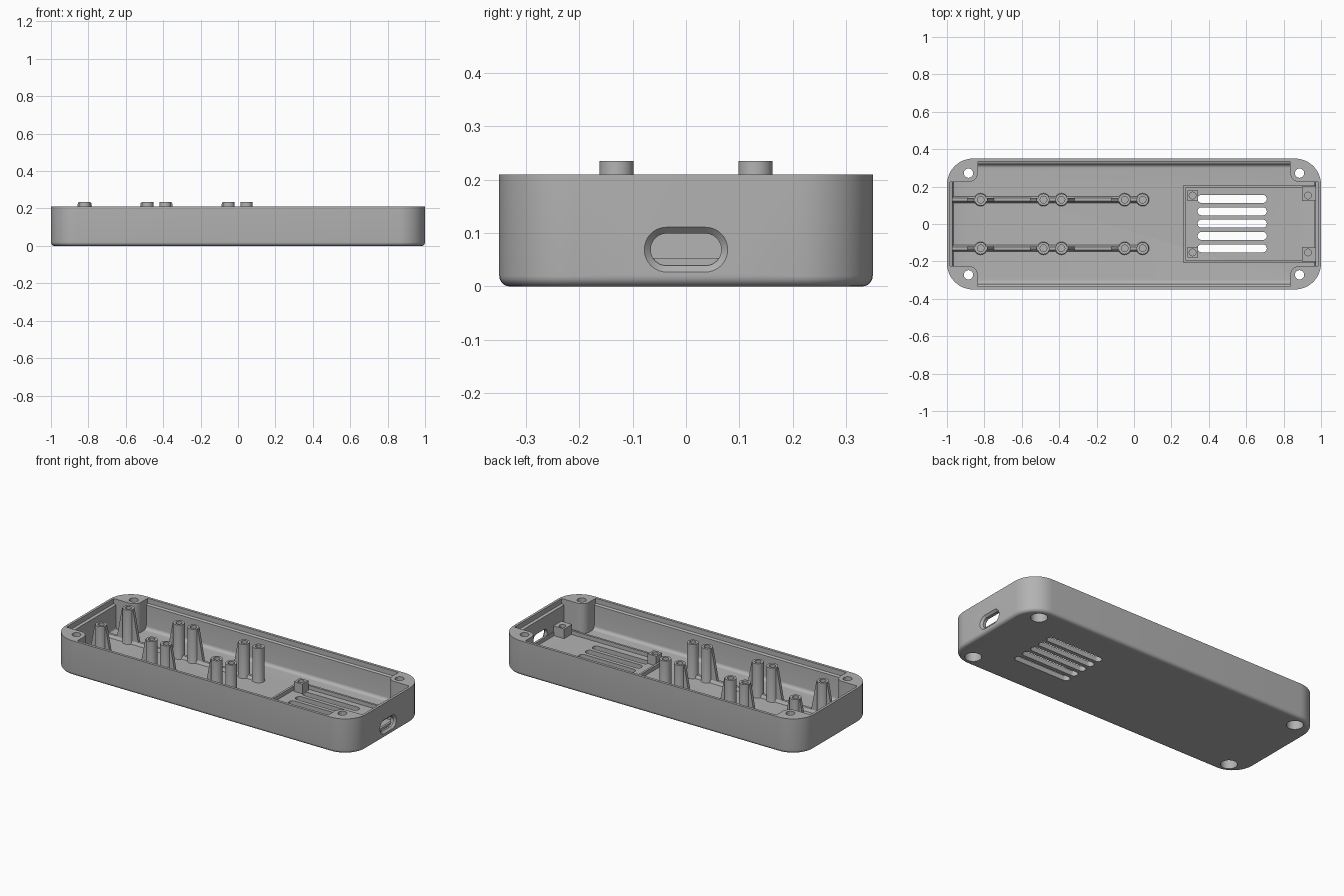
import bpy, bmesh
from math import sin, cos, pi, radians

if "Cube" in bpy.data.objects:
    bpy.data.objects.remove(bpy.data.objects["Cube"])

grey = bpy.data.materials.new("plain grey")
grey.diffuse_color = (0.45, 0.45, 0.45, 1)
grey.use_nodes = True
grey.node_tree.nodes["Principled BSDF"].inputs["Base Color"].default_value = grey.diffuse_color
FLOOR, TOP = 0.03, 0.21


def loft(name, rings):
    """Skin a stack of equal-length closed rings and cap both ends."""
    bm = bmesh.new()
    vs = [[bm.verts.new(p) for p in r] for r in rings]
    n = len(vs[0])
    for a, b in zip(vs, vs[1:]):
        for i in range(n):
            j = (i + 1) % n
            bm.faces.new((a[i], a[j], b[j], b[i]))
    bm.faces.new(vs[0][::-1])
    bm.faces.new(vs[-1])
    bmesh.ops.recalc_face_normals(bm, faces=bm.faces)
    me = bpy.data.meshes.new(name)
    bm.to_mesh(me)
    bm.free()
    me.materials.append(grey)
    ob = bpy.data.objects.new(name, me)
    bpy.context.collection.objects.link(ob)
    return ob


def smooth(ob):
    bpy.ops.object.select_all(action='DESELECT')
    ob.select_set(True)
    bpy.context.view_layer.objects.active = ob
    bpy.ops.object.shade_smooth_by_angle(angle=radians(35))


def cut(ob, cutter):
    m = ob.modifiers.new("cut", 'BOOLEAN')
    m.operation, m.solver, m.object = 'DIFFERENCE', 'EXACT', cutter
    bpy.context.view_layer.objects.active = ob
    bpy.ops.object.modifier_apply(modifier=m.name)
    bpy.data.objects.remove(cutter)


def rounded(hx, hy, r, seg=12):
    pts = []
    for k, (sx, sy) in enumerate(((1, 1), (-1, 1), (-1, -1), (1, -1))):
        for i in range(seg + 1):
            a = (k + i / seg) * pi / 2
            pts.append((sx * (hx - r) + r * cos(a), sy * (hy - r) + r * sin(a)))
    return pts


def notched(hx, hy, bx=0.835, by=0.225, r=0.05, seg=8):
    """Cavity outline: rectangle with the four screw bosses left standing."""
    quad = [(hx, by)]
    for i in range(seg + 1):
        a = i / seg * pi / 2
        quad.append((bx + r - r * sin(a), by + r - r * cos(a)))
    quad.append((bx, hy))
    out = []
    for sx, sy in ((1, 1), (-1, 1), (-1, -1), (1, -1)):
        q = [(sx * x, sy * y) for x, y in quad]
        out += q if sx * sy > 0 else q[::-1]
    return out


def at_z(pts, z, cx=0, cy=0):
    return [(x + cx, y + cy, z) for x, y in pts]


def circle(r, n=32):
    return [(r * cos(2 * pi * i / n), r * sin(2 * pi * i / n)) for i in range(n)]


def box(name, x0, x1, y0, y1, z0, z1):
    sq = [(x0, y0), (x1, y0), (x1, y1), (x0, y1)]
    return loft(name, [at_z(sq, z0), at_z(sq, z1)])


# Outer shell with rounded bottom edge
f = 0.02
rings = []
for i in range(7):
    a = i / 6 * pi / 2
    d = f * (1 - sin(a))
    rings.append(at_z(rounded(1 - d, 0.35 - d, 0.14 - d), f * (1 - cos(a))))
rings.append(at_z(rounded(1, 0.35, 0.14), TOP))
tray = loft("case_tray", rings)

# Cavity with floor fillet and stepped lip
rings = []
for i in range(7):
    a = i / 6 * pi / 2
    d = f * (1 - sin(a))
    rings.append(at_z(notched(0.97 - d * 0.3, 0.32 - d), FLOOR + f * (1 - cos(a))))
rings += [at_z(notched(0.97, 0.32), 0.175), at_z(notched(0.985, 0.334), 0.18),
          at_z(notched(0.985, 0.334), 0.3)]
cut(tray, loft("cavity_cutter", rings))

# Corner screw holes with wide counterbores underneath
for sx in (-1, 1):
    for sy in (-1, 1):
        c = (sx * 0.885, sy * 0.272)
        cut(tray, loft("screw_cutter", [at_z(circle(r), z, *c) for r, z in
            ((0.045, -0.1), (0.045, 0.1), (0.025, 0.1), (0.025, 0.3))]))

# Vent slots through the floor
for k in range(-2, 3):
    s = rounded(0.185, 0.0215, 0.0214, 8)
    cut(tray, loft("vent_cutter", [at_z(s, z, 0.525, k * 0.066 + 0.002) for z in (-0.1, 0.1)]))

# Flared cable port in the right wall
port = []
for hy, hz, x in ((0.088, 0.052, 1.01), (0.066, 0.03, 0.988), (0.066, 0.03, 0.9)):
    port.append([(x, y, z + 0.069) for y, z in rounded(hy, hz, hz - 0.0005, 10)])
cut(tray, loft("port_cutter", port))
smooth(tray)

# Rim around the vented board bay
for name, b in (("bay_rim_left", (0.262, 0.275, -0.205, 0.205)),
                ("bay_rim_right", (0.965, 0.978, -0.205, 0.205)),
                ("bay_rim_front", (0.262, 0.978, -0.205, -0.192)),
                ("bay_rim_back", (0.262, 0.978, 0.192, 0.205))):
    box(name, *b, FLOOR - 0.005, 0.053)

# Square board supports with pilot holes
for sy in (-1, 1):
    for x0, x1, cx, y1 in ((0.285, 0.342, 0.313, 0.18), (0.898, 0.975, 0.93, 0.2)):
        ys = sorted((sy * 0.124, sy * y1))
        ob = box("board_support", x0, x1, *ys, FLOOR - 0.005, 0.088)
        cut(ob, loft("pilot_cutter", [at_z(circle(0.018, 24), z, cx, sy * 0.152)
                                      for z in (0.045, 0.2)]))
        smooth(ob)

# Tall hollow posts; gusset sides listed per post
posts = ((-0.82, (-1, 1)), (-0.484, (-1,)), (-0.388, (1,)), (-0.05, (-1,)), (0.046, ()))
for y in (-0.13, 0.13):
    for x, sides in posts:
        smooth(loft("post", [at_z(circle(r), z, x, y) for r, z in
            ((0.036, 0.025), (0.032, 0.04), (0.032, 0.235), (0.018, 0.235), (0.018, 0.08))]))
        for s in sides:
            prof = ((0.02, 0.025), (0.075, 0.025), (0.036, 0.228), (0.02, 0.228))
            loft("post_gusset", [[(x + s * d, y + w, z) for d, z in prof]
                                 for w in (-0.009, 0.009)])
    # Low tapered floor rib tying the posts together
    prof = ((-0.02, 0.025), (0.02, 0.025), (0.015, 0.036), (0.008, 0.048),
            (-0.008, 0.048), (-0.015, 0.036))
    smooth(loft("floor_rib", [[(x, y + w, z) for w, z in prof] for x in (-0.975, 0.046)]))
